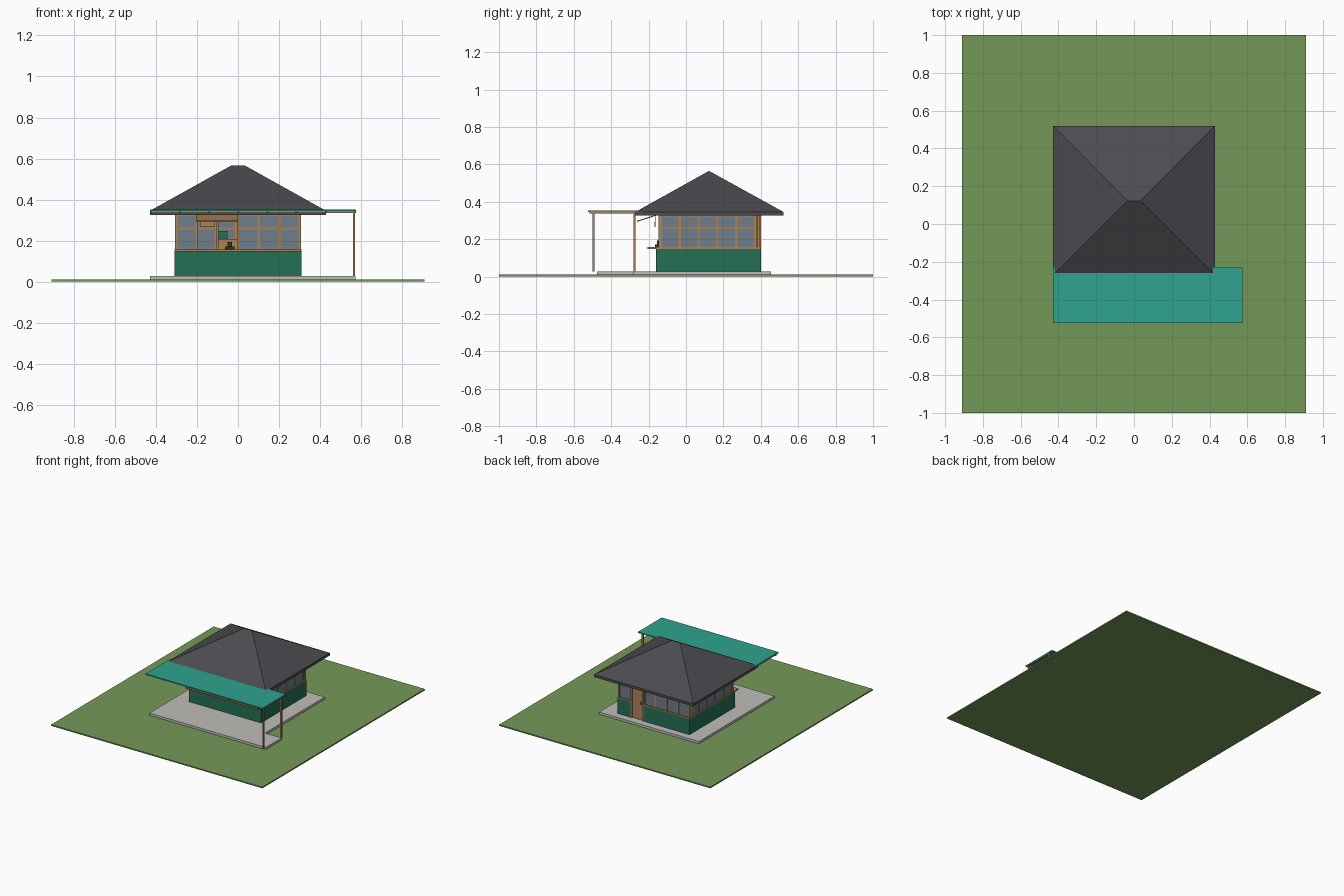
import bpy
import math

cube = bpy.data.objects.get("Cube")
if cube:
    bpy.data.objects.remove(cube, do_unlink=True)


def material(name, rgb):
    def linear(c):
        c /= 255
        return c / 12.92 if c <= 0.04045 else ((c + 0.055) / 1.055) ** 2.4
    colour = [linear(c) for c in rgb] + [1]
    m = bpy.data.materials.new(name)
    m.use_nodes = True
    m.diffuse_color = colour
    m.node_tree.nodes["Principled BSDF"].inputs["Base Color"].default_value = colour
    return m


GRASS = material("grass green", (116, 153, 89))
STONE = material("paving grey", (192, 190, 185))
WALL = material("wall green", (36, 112, 84))
TEAL = material("canopy teal", (46, 164, 143))
ROOF = material("roof charcoal", (76, 75, 80))
WOOD = material("timber brown", (172, 130, 86))
GLASS = material("glass blue grey", (110, 125, 138))
DARK = material("machine black", (48, 46, 48))


def mesh(name, verts, faces, mat):
    data = bpy.data.meshes.new(name)
    data.from_pydata(verts, [], faces)
    data.materials.append(mat)
    ob = bpy.data.objects.new(name, data)
    bpy.context.collection.objects.link(ob)
    return ob


BOX_FACES = [(3, 2, 1, 0), (4, 5, 6, 7), (0, 1, 5, 4),
             (1, 2, 6, 5), (2, 3, 7, 6), (3, 0, 4, 7)]


def rect(x, y, z):
    return [(x[0], y[0], z), (x[1], y[0], z), (x[1], y[1], z), (x[0], y[1], z)]


def box(name, x, y, z, mat):
    return mesh(name, rect(x, y, z[0]) + rect(x, y, z[1]), BOX_FACES, mat)


# Ground and stepped paving
FLOOR = 0.028
box("lawn", (-0.91, 0.91), (-1, 1), (0, 0.01), GRASS)
box("house_slab", (-0.43, 0.43), (-0.28, 0.455), (0.01, FLOOR), STONE)
box("patio_slab", (-0.43, 0.572), (-0.475, -0.28), (0.01, FLOOR), STONE)

# Low solid walls, with a doorway in the back
X, FRONT, BACK, T = 0.31, -0.16, 0.40, 0.02
SILL, EAVE = 0.148, 0.33
DOOR = (0.09, 0.19)
LOW = (FLOOR, SILL)
box("front_wall", (-X, X), (FRONT, FRONT + T), LOW, WALL)
for side, s in (("left", 1), ("right", -1)):
    xs = sorted((s * X, s * (X - T)))
    box(side + "_wall", xs, (FRONT + T, BACK), LOW, WALL)
    box(side + "_sill", sorted((s * X, s * (X - 0.03))), (FRONT, BACK), (SILL, 0.157), WOOD)
for name, xs in (("back_wall_left", (DOOR[1], X - T)), ("back_wall_right", (T - X, DOOR[0]))):
    box(name, xs, (BACK - T, BACK), LOW, WALL)
    box(name + "_sill", xs, (BACK - 0.03, BACK), (SILL, 0.157), WOOD)
box("serving_counter", (-X, X), (-0.205, -0.12), (SILL, 0.157), WOOD)


# Glazed bands: posts, rails and panes along one axis
def glazing(name, along_x, plane, stops, skip=()):
    def piece(label, a, depth, z, mat):
        d = (plane - depth, plane + depth)
        xs, ys = (a, d) if along_x else (d, a)
        box(name + label, xs, ys, z, mat)
    for i, p in enumerate(stops):
        piece(f"_post_{i}", (p - 0.006, p + 0.006), 0.007, (0.157, EAVE), WOOD)
    for i, (a, b) in enumerate(zip(stops, stops[1:])):
        if i in skip:
            continue
        piece(f"_pane_{i}", (a + 0.006, b - 0.006), 0.002, (0.157, EAVE), GLASS)
        piece(f"_rail_{i}", (a + 0.006, b - 0.006), 0.005, (0.255, 0.263), WOOD)
        piece(f"_head_{i}", (a + 0.006, b - 0.006), 0.006, (0.32, EAVE), WOOD)


bays = [-0.302 + i * 0.604 / 6 for i in range(7)]
side_bays = [-0.135 + i * 0.101 for i in range(6)]
glazing("front_window", True, -0.14, bays, skip=(1, 2))
glazing("left_window", False, 0.30, side_bays)
glazing("right_window", False, -0.30, side_bays)
glazing("back_window_right", True, 0.388, [-0.302, -0.205, -0.108, -0.01, 0.084])
glazing("back_window_left", True, 0.388, [0.196, 0.302])

# Back door with frame and handle
box("door", DOOR, (0.382, 0.394), (FLOOR, 0.31), WOOD)
box("door_lintel", DOOR, (0.38, 0.396), (0.31, EAVE), WOOD)
for i, x in enumerate(DOOR):
    box(f"door_jamb_{i}", (x - 0.006, x + 0.006), (0.378, 0.402), (FLOOR, EAVE), WOOD)
box("door_handle", (0.104, 0.11), (0.394, 0.402), (0.15, 0.17), DARK)

# Propped serving hatch, its stays, and hanging board
flap = [(-0.155, 0.327), (-0.262, 0.292)]
verts = [(x, y, z + dz) for dz in (0, 0.006) for x, (y, z) in
         ((-0.205, flap[1]), (0, flap[1]), (0, flap[0]), (-0.205, flap[0]))]
mesh("serving_hatch", verts, BOX_FACES, WOOD)
box("hanging_board", (-0.185, -0.112), (-0.168, -0.163), (0.266, 0.292), WOOD)
for i, x in enumerate((-0.175, -0.122)):
    box(f"board_hanger_{i}", (x - 0.001, x + 0.001), (-0.167, -0.164), (0.292, 0.322), DARK)

# Coffee machine on the counter and interior shelf with a menu panel
box("machine_base", (-0.064, -0.018), (-0.165, -0.125), (0.157, 0.172), DARK)
box("machine_top", (-0.052, -0.03), (-0.155, -0.13), (0.172, 0.193), DARK)
box("back_counter", (-0.105, 0), (0.28, 0.37), (FLOOR, 0.205), WOOD)
box("menu_panel", (-0.102, -0.05), (0.355, 0.362), (0.21, 0.246), WALL)

# Hipped roof: thick eave and sloping faces up to a short ridge
RX, RY = (-0.428, 0.428), (-0.27, 0.52)
box("roof_eave", RX, RY, (0.326, 0.346), ROOF)
ridge = [(-0.035, 0.123, 0.565), (0.035, 0.123, 0.565)]
mesh("hipped_roof", rect(RX, RY, 0.346) + ridge,
     [(0, 1, 5, 4), (1, 2, 5), (2, 3, 4, 5), (3, 0, 4), (3, 2, 1, 0)], ROOF)

# Flat canopy on timber beams, rafters and two posts
CX = (-0.43, 0.575)
box("canopy", CX, (-0.523, -0.23), (0.344, 0.352), TEAL)
for name, y in (("front", -0.495), ("back", -0.275)):
    box(name + "_beam", CX, (y - 0.005, y + 0.005), (0.334, 0.344), WOOD)
    box(name + "_post", (0.56, 0.571), (y - 0.006, y + 0.006), (FLOOR, 0.336), WOOD)
for i in range(8):
    x = CX[0] + 0.006 + i * (CX[1] - CX[0] - 0.012) / 7
    box(f"rafter_{i}", (x - 0.004, x + 0.004), (-0.515, -0.275), (0.337, 0.344), WOOD)
